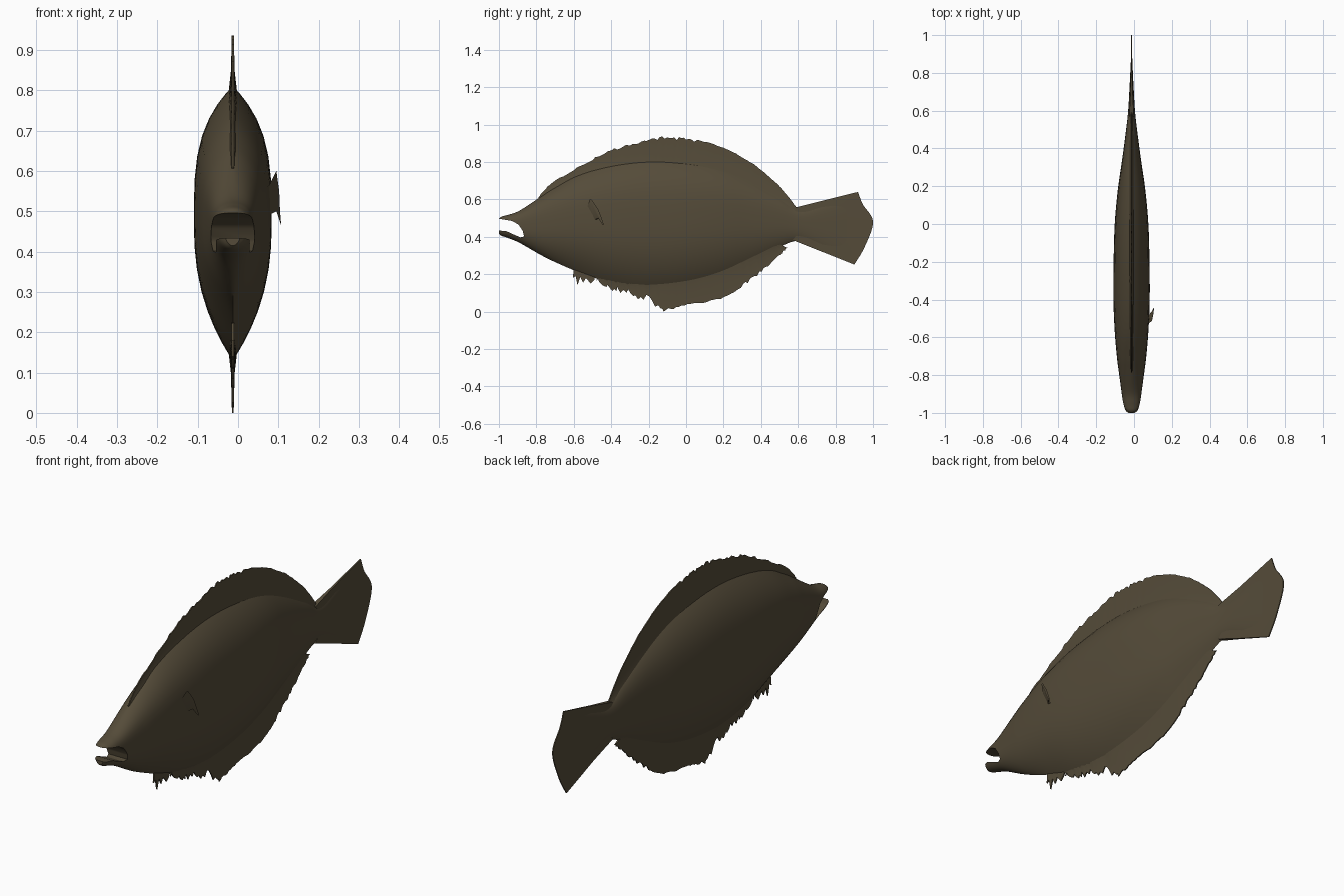
import bpy, bmesh, math, random
from mathutils import Vector

if "Cube" in bpy.data.objects:
    bpy.data.objects.remove(bpy.data.objects["Cube"])

random.seed(4)
CX = -0.013  # the fish's middle plane

skin = bpy.data.materials.new("olive brown skin")
skin.diffuse_color = (0.09, 0.071, 0.041, 1)
skin.use_nodes = True
skin.node_tree.nodes["Principled BSDF"].inputs["Base Color"].default_value = skin.diffuse_color


def smooth_path(pts, steps):
    """Catmull-Rom curve through tuples of any length."""
    pts = [Vector(p) for p in pts]
    out = []
    for i in range(len(pts) - 1):
        a, b = pts[max(i - 1, 0)], pts[i]
        c, d = pts[i + 1], pts[min(i + 2, len(pts) - 1)]
        for s in range(steps):
            t = s / steps
            out.append(0.5 * (2 * b + (c - a) * t + (2 * a - 5 * b + 4 * c - d) * t * t
                              + (3 * b - a - 3 * c + d) * t ** 3))
    return out + [pts[-1]]


def make_object(name, bm):
    bmesh.ops.recalc_face_normals(bm, faces=bm.faces)
    me = bpy.data.meshes.new(name)
    bm.to_mesh(me)
    bm.free()
    me.materials.append(skin)
    ob = bpy.data.objects.new(name, me)
    bpy.context.collection.objects.link(ob)
    return ob


def bridge(bm, rings):
    """Skin a list of closed vertex rings and cap both ends."""
    n = len(rings[0])
    for a, b in zip(rings, rings[1:]):
        for i in range(n):
            j = (i + 1) % n
            bm.faces.new((a[i], a[j], b[j], b[i]))
    bm.faces.new(rings[0])
    bm.faces.new(rings[-1])


def plate(name, outline, x0, x1):
    """Flat plate from a (y, z) outline."""
    bm = bmesh.new()
    bridge(bm, [[bm.verts.new((x, y, z)) for y, z in outline] for x in (x0, x1)])
    return make_object(name, bm)


def fin(name, inner, outer, jag=lambda y: 0, steps=10, t_in=0.011, t_out=0.0025):
    """Thin fin between a root line and a ragged edge line."""
    bm = bmesh.new()
    rings = []
    for a, b in zip(smooth_path(inner, steps), smooth_path(outer, steps)):
        b = b.lerp(a, jag(b.x) * random.random())
        mid = a.lerp(b, 0.4)
        tm = t_in * 0.25 + t_out * 0.75
        prof = [(a, t_in), (mid, tm), (b, t_out), (b, -t_out), (mid, -tm), (a, -t_in)]
        rings.append([bm.verts.new((CX + t, p.x, max(p.y, 0))) for p, t in prof])
    bridge(bm, rings)
    return make_object(name, bm)


# Body: y, bottom z, top z, half width, roundness exponent
stations = [
    (-1.0, .415, .495, .020, .5), (-.985, .405, .508, .036, .5), (-.95, .393, .518, .046, .5),
    (-.89, .368, .54, .053, .55), (-.78, .305, .612, .068, .7), (-.70, .265, .665, .078, .85),
    (-.57, .21, .735, .089, 1), (-.40, .155, .785, .096, 1), (-.20, .13, .81, .095, 1),
    (0, .148, .80, .089, 1), (.18, .195, .765, .073, 1), (.34, .265, .70, .050, 1),
    (.50, .345, .61, .029, .9), (.60, .378, .552, .018, .8), (.72, .345, .57, .011, .7),
    (.86, .30, .60, .004, .7)]
N = 18
bm = bmesh.new()
rings = []
for y, zb, zt, w, q in smooth_path(stations, 5):
    half = []
    for i in range(N + 1):
        t = math.cos(math.pi * i / N)
        p = 3.6 if t > 0 else 2.4
        half.append((w * max(1 - abs(t) ** p, 0) ** q, (zb + zt) / 2 + t * (zt - zb) / 2))
    ring = [(CX + x, y, z) for x, z in half] + [(CX - x, y, z) for x, z in half[-2:0:-1]]
    rings.append([bm.verts.new(v) for v in ring])
bridge(bm, rings)
body = make_object("body", bm)

# Open mouth cut through the snout
mouth = plate("mouth_cutter", [
    (-1.05, .505), (-.985, .494), (-.93, .485), (-.895, .465), (-.872, .43), (-.866, .402),
    (-.885, .397), (-.92, .412), (-.96, .43), (-1.05, .438)], -.2, .2)
mouth.hide_render = True
mod = body.modifiers.new("mouth", 'BOOLEAN')
mod.operation, mod.object, mod.solver = 'DIFFERENCE', mouth, 'EXACT'
bpy.context.view_layer.update()
cut = bpy.data.meshes.new_from_object(body.evaluated_get(bpy.context.evaluated_depsgraph_get()))
body.modifiers.clear()
body.data = cut
bpy.data.objects.remove(mouth)

# Dorsal fin, slightly frayed in its front half
fin("dorsal_fin",
    [(-.78, .59), (-.70, .65), (-.55, .72), (-.40, .765), (-.22, .79), (-.10, .79),
     (.02, .78), (.18, .745), (.34, .68), (.48, .60), (.60, .53)],
    [(-.79, .61), (-.73, .68), (-.57, .78), (-.40, .868), (-.24, .918), (-.10, .938),
     (.03, .927), (.20, .877), (.36, .79), (.50, .67), (.59, .56)],
    lambda y: .14 if y < .05 else .03)

# Anal fin, badly frayed at the front
fin("anal_fin",
    [(-.47, .20), (-.40, .18), (-.27, .16), (-.12, .155), (.02, .175), (.20, .225),
     (.33, .285), (.43, .335), (.49, .365)],
    [(-.48, .16), (-.38, .105), (-.27, .07), (-.12, .012), (.02, .035), (.20, .07),
     (.33, .152), (.45, .252), (.545, .34)],
    lambda y: .45 if y < -.15 else (.06 if y < .3 else .12))
plate("torn_fin_ray", [(-.14, .05), (-.12, 0), (-.105, .01), (-.09, .05)], CX - .002, CX + .002)

# Tail fin
fin("tail_fin",
    [(.57, .553), (.60, .52), (.60, .465), (.60, .42), (.57, .383)],
    [(.92, .64), (.945, .575), (1.0, .48), (.955, .345), (.90, .252)],
    t_in=.012)

# Torn pelvic fin under the throat
plate("pelvic_fin", [(-.60, .23), (-.605, .18), (-.59, .19), (-.58, .14), (-.565, .185),
                     (-.55, .155), (-.535, .18), (-.51, .15), (-.49, .17), (-.48, .21)],
      CX - .003, CX + .003)

# Pectoral fin on the right side only
bm = bmesh.new()
edge = [(.072, -.525, .555), (.095, -.51, .60), (.102, -.475, .55), (.104, -.455, .50),
        (.107, -.443, .465), (.095, -.465, .50), (.075, -.49, .49)]
bridge(bm, [[bm.verts.new((x, y + d, z)) for x, y, z in edge] for d in (-.004, .004)])
make_object("pectoral_fin", bm)

# Smooth shading with sharp edges kept
for ob in bpy.context.collection.objects:
    ob.select_set(True)
bpy.context.view_layer.objects.active = body
bpy.ops.object.shade_smooth_by_angle(angle=math.radians(40))
